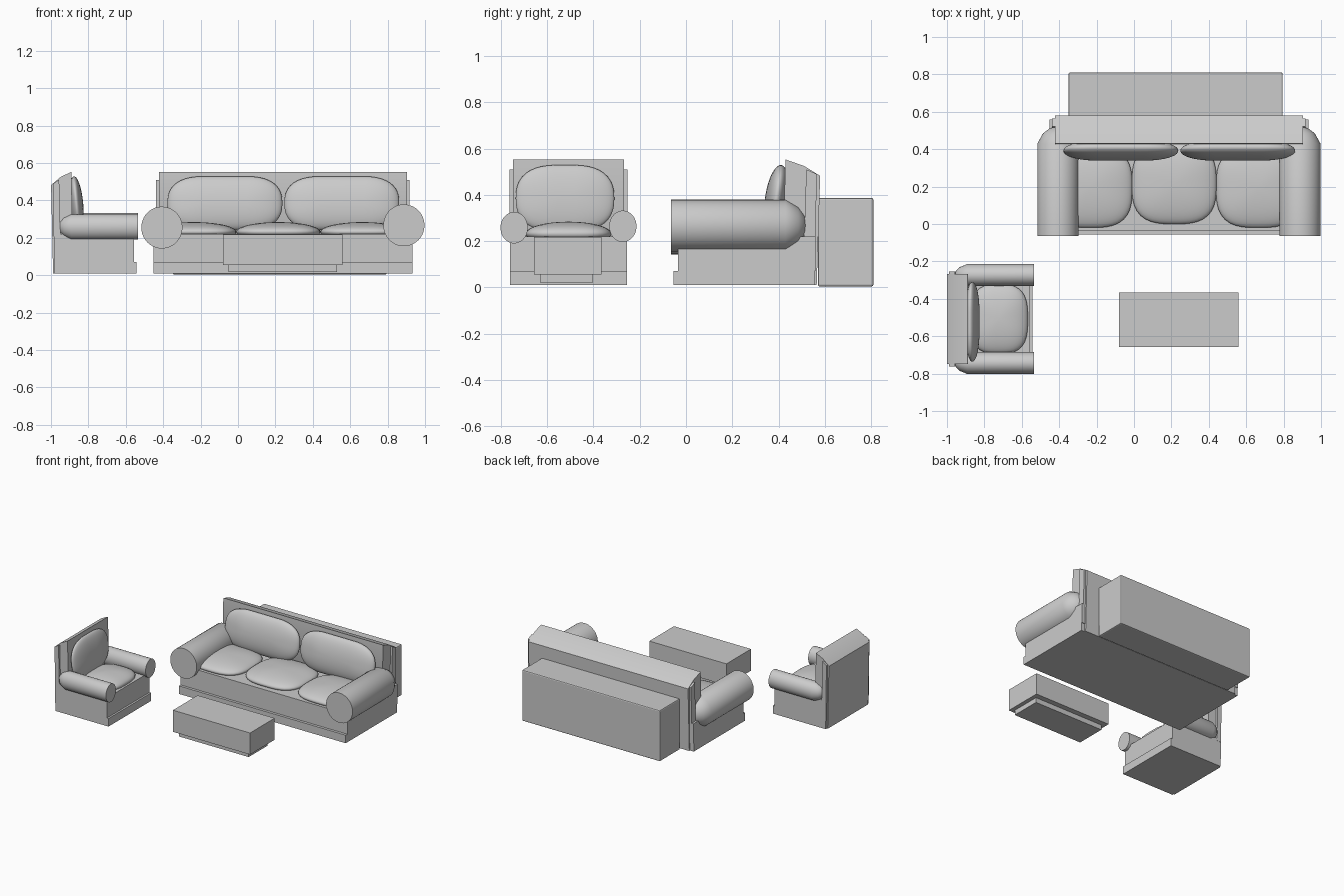
import bpy, bmesh, math
from mathutils import Matrix, Vector

cube = bpy.data.objects.get("Cube")
if cube:
    bpy.data.objects.remove(cube, do_unlink=True)

grey = bpy.data.materials.new("plain grey")
grey.use_nodes = True
colour = (0.6, 0.6, 0.6, 1)
grey.diffuse_color = colour
grey.node_tree.nodes["Principled BSDF"].inputs["Base Color"].default_value = colour


def finish(name, bm, frame=Matrix(), smooth=None, bevel=0):
    bm.transform(frame)
    bmesh.ops.recalc_face_normals(bm, faces=bm.faces)
    mesh = bpy.data.meshes.new(name)
    bm.to_mesh(mesh)
    bm.free()
    mesh.materials.append(grey)
    ob = bpy.data.objects.new(name, mesh)
    bpy.context.collection.objects.link(ob)
    if bevel:
        mod = ob.modifiers.new("soft_edges", "BEVEL")
        mod.width, mod.segments = bevel, 2
    if smooth:
        bpy.ops.object.select_all(action="DESELECT")
        ob.select_set(True)
        bpy.context.view_layer.objects.active = ob
        bpy.ops.object.shade_smooth_by_angle(angle=math.radians(smooth))
    return ob


def box(name, x, y, z, frame=Matrix(), bevel=0):
    bm = bmesh.new()
    bmesh.ops.create_cube(bm, size=1)
    for v in bm.verts:
        v.co = [(a + b) / 2 + c * (b - a) for (a, b), c in zip((x, y, z), v.co)]
    return finish(name, bm, frame, bevel=bevel)


def cushion(name, centre, half, frame, power=3.0, tilt=0, straight=0):
    """Puffy pillow: local z is its thin axis; straight stretches its middle."""
    bm = bmesh.new()
    bmesh.ops.create_uvsphere(bm, u_segments=48, v_segments=24, radius=1)
    for v in bm.verts:
        x, y, z = v.co
        r = math.hypot(x, y)
        if r > 1e-5:
            # square off the round outline
            k = r / (abs(x / r) ** power + abs(y / r) ** power) ** (1 / power) / r
            x, y = x * k, y * k
        side = math.copysign(straight, x) if abs(x) > 1e-4 else 0
        v.co = Vector((x * (half[0] - straight) + side, y * half[1], z * half[2]))
    place = Matrix.Translation(centre) @ Matrix.Rotation(math.radians(tilt), 4, "X")
    return finish(name, bm, frame @ place, smooth=60)


def arm(name, x, z, rx, rz, frame):
    """Round bolster with a flat front and a tapered rear end."""
    bm = bmesh.new()
    profile = [(1, 0), (1, 0.495), (0.72, 0.55), (0.38, 0.578), (0.12, 0.585)]
    rings = []
    for r, y in profile:
        rings.append([bm.verts.new((x + rx * r * math.cos(a), y, z + rz * r * math.sin(a)))
                      for a in (i * math.tau / 40 for i in range(40))])
    for a, b in zip(rings, rings[1:]):
        for i in range(40):
            j = (i + 1) % 40
            bm.faces.new((a[i], a[j], b[j], b[i]))
    bm.faces.new(rings[0])
    bm.faces.new(rings[-1])
    return finish(name, bm, frame, smooth=50)


def slab(name, profile, half, frame):
    """Side profile (y, z) pulled across the width."""
    bm = bmesh.new()
    face = bm.faces.new([bm.verts.new((-half, y, z)) for y, z in profile])
    out = bmesh.ops.extrude_face_region(bm, geom=[face])["geom"]
    bmesh.ops.translate(bm, vec=(2 * half, 0, 0),
                        verts=[g for g in out if isinstance(g, bmesh.types.BMVert)])
    return finish(name, bm, frame, smooth=40)


def seating(name, frame, base, back, arm_x, arm_r, arm_z, seats, seat_half, backs, back_half):
    # stepped base
    box(name + "_plinth", (-base, base), (0.01, 0.62), (0.01, 0.07), frame)
    box(name + "_base", (-base, base), (0.03, 0.625), (0.07, 0.22), frame)
    # backrest and the wider board behind it
    slab(name + "_backrest", [(0.485, 0.2), (0.495, 0.553), (0.575, 0.525),
                              (0.645, 0.482), (0.63, 0.01), (0.58, 0.01)], back, frame)
    slab(name + "_back_board", [(0.575, 0.2), (0.585, 0.51), (0.63, 0.49), (0.625, 0.2)],
         back + 0.015, frame)
    # arms
    for side, sign, z in (("right", -1, arm_z[0]), ("left", 1, arm_z[1])):
        arm(f"{name}_{side}_arm", sign * arm_x, z, arm_r[0], arm_r[1], frame)
    # cushions
    for i, x in enumerate(seats):
        y = 0.28 if i == 1 else 0.26
        cushion(f"{name}_seat_cushion_{i + 1}", (x, y, 0.232), (seat_half, 0.215, 0.052), frame)
    for i, x in enumerate(backs):
        cushion(f"{name}_back_cushion_{i + 1}", (x, 0.457, 0.385), (back_half, 0.145, 0.05),
                frame, power=2.5, tilt=82, straight=back_half - 0.2 if back_half > 0.25 else 0.03)


# sofa faces the front
seating("sofa", Matrix.Translation((0.24, -0.065, 0)), base=0.693, back=0.663,
        arm_x=0.647, arm_r=(0.11, 0.112), arm_z=(0.255, 0.267),
        seats=(-0.475, -0.025, 0.425), seat_half=0.226,
        backs=(-0.31, 0.315), back_half=0.307)

# armchair is shallower and turned to face the sofa's left
turn = (Matrix.Translation((-0.535, -0.508, 0)) @ Matrix.Rotation(math.pi / 2, 4, "Z")
        @ Matrix.Diagonal((1, 0.72, 1, 1)))
seating("armchair", turn, base=0.253, back=0.24,
        arm_x=0.235, arm_r=(0.059, 0.068), arm_z=(0.258, 0.264),
        seats=(0,), seat_half=0.185, backs=(-0.015,), back_half=0.213)

# cabinet behind the sofa
box("rear_cabinet", (-0.35, 0.795), (0.57, 0.81), (0.004, 0.387), bevel=0.008)

# coffee table
box("coffee_table_top", (-0.08, 0.56), (-0.657, -0.365), (0.055, 0.217))
box("coffee_table_foot", (-0.05, 0.53), (-0.63, -0.405), (0.018, 0.055))
